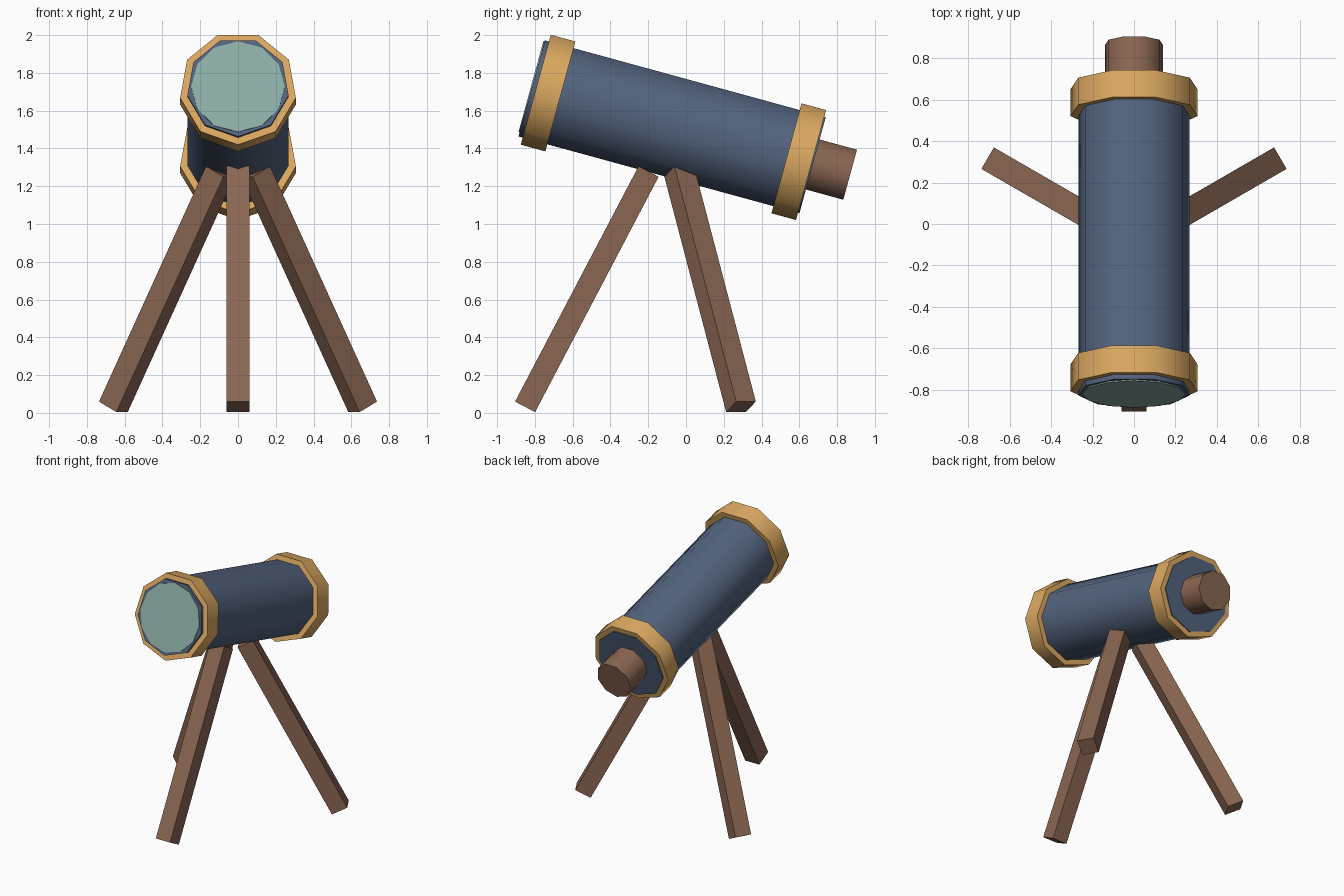
import bpy, bmesh, math
from mathutils import Matrix, Vector

cube = bpy.data.objects.get("Cube")
if cube:
    bpy.data.objects.remove(cube, do_unlink=True)


def make_material(name, srgb):
    color = [(c / 255) ** 2.2 for c in srgb] + [1]
    mat = bpy.data.materials.new(name)
    mat.use_nodes = True
    mat.diffuse_color = color
    bsdf = mat.node_tree.nodes["Principled BSDF"]
    bsdf.inputs["Base Color"].default_value = color
    return mat


blue = make_material("slate blue", (84, 100, 126))
gold = make_material("brass gold", (220, 168, 98))
wood = make_material("brown wood", (137, 102, 83))
glass = make_material("pale green glass", (140, 173, 167))


def add_object(name, bm, mat, matrix):
    mesh = bpy.data.meshes.new(name)
    bm.to_mesh(mesh)
    bm.free()
    mesh.materials.append(mat)
    obj = bpy.data.objects.new(name, mesh)
    bpy.context.collection.objects.link(obj)
    obj.matrix_world = matrix
    return obj


# Barrel frame: local z runs from the front lens to the rear eyepiece
TILT = math.radians(15.3)
FRONT = Vector((0, -0.815, 1.726))
LENGTH = 1.542
barrel_frame = Matrix.Translation(FRONT) @ Matrix.Rotation(-math.pi / 2 - TILT, 4, "X")


def barrel_part(name, start, end, radius, mat, sides=9):
    bm = bmesh.new()
    bmesh.ops.create_cone(bm, cap_ends=True, segments=sides, radius1=radius,
                          radius2=radius, depth=end - start,
                          matrix=Matrix.Translation((0, 0, (start + end) / 2)))
    obj = add_object(name, bm, mat, barrel_frame)
    bpy.ops.object.select_all(action="DESELECT")
    obj.select_set(True)
    bpy.context.view_layer.objects.active = obj
    bpy.ops.object.shade_smooth_by_angle(angle=math.radians(50))


barrel_part("tube", 0, LENGTH, 0.272, blue)
barrel_part("front_ring", 0.023, 0.158, 0.311, gold)
barrel_part("rear_ring", LENGTH - 0.143, LENGTH - 0.008, 0.311, gold)
barrel_part("eyepiece", LENGTH - 0.05, LENGTH + 0.205, 0.1415, wood)
barrel_part("lens", -0.006, 0.003, 0.248, glass, sides=12)

# Three square legs spread evenly around a hub under the tube
HUB = Vector((0, -0.09, 0))
LEG_WIDTH = 0.12
for name, angle in (("front_leg", -90), ("left_leg", 30), ("right_leg", 150)):
    top, foot = Vector((0.108, 0, 1.278)), Vector((0.762, 0, 0.032))
    along = top - foot
    bm = bmesh.new()
    bmesh.ops.create_cube(bm, size=1, matrix=Matrix.Diagonal(
        (LEG_WIDTH, LEG_WIDTH, along.length, 1)))
    lean = Matrix.Rotation(math.atan2(along.x, along.z), 4, "Y")
    spin = Matrix.Rotation(math.radians(angle), 4, "Z")
    place = Matrix.Translation(HUB) @ spin @ Matrix.Translation((top + foot) / 2) @ lean
    add_object(name, bm, wood, place)
